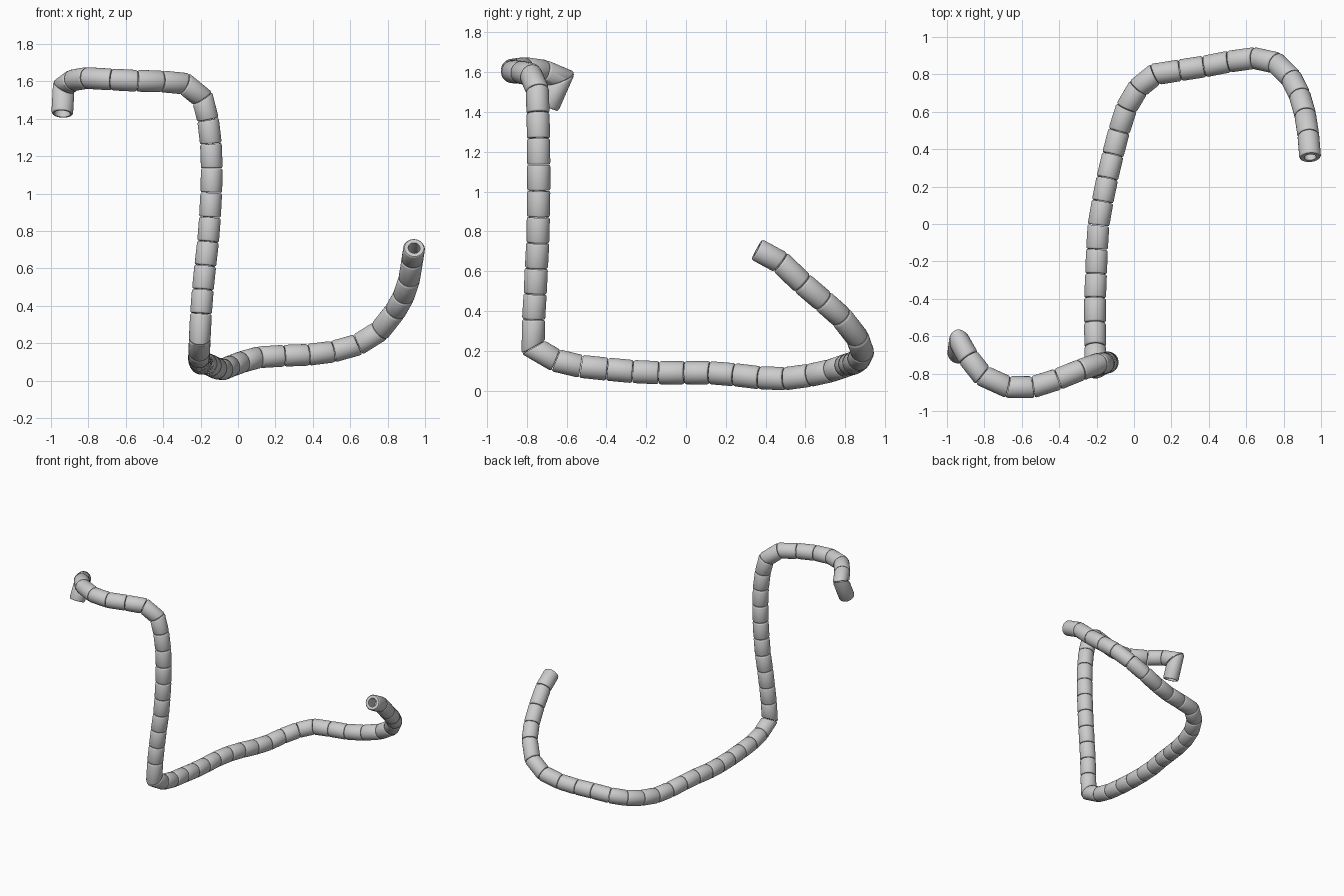
import bpy
import bmesh
from math import cos, sin, pi
from mathutils import Vector

if "Cube" in bpy.data.objects:
    bpy.data.objects.remove(bpy.data.objects["Cube"])

SIDES = 32
# Joint positions along the hose, from the high end to the low end
JOINTS = [Vector(p) for p in (
    (-.94, -.696, 1.425), (-.932, -.632, 1.57), (-.885, -.715, 1.605), (-.81, -.81, 1.618),
    (-.674, -.872, 1.61), (-.54, -.872, 1.603), (-.408, -.83, 1.60),
    (-.285, -.78, 1.588), (-.19, -.747, 1.51), (-.16, -.744, 1.395),
    (-.145, -.741, 1.267), (-.14, -.74, 1.135), (-.143, -.74, 1.005),
    (-.15, -.742, .873), (-.16, -.745, .743), (-.175, -.752, .615),
    (-.188, -.758, .487), (-.198, -.766, .358), (-.205, -.768, .218),
    (-.207, -.655, .152), (-.209, -.528, .122), (-.208, -.395, .108),
    (-.203, -.267, .096), (-.198, -.136, .09), (-.19, -.007, .09),
    (-.168, .12, .09), (-.143, .243, .08), (-.113, .37, .065),
    (-.08, .497, .06), (-.04, .622, .077), (.022, .727, .1),
    (.112, .80, .125), (.246, .822, .133), (.376, .842, .138),
    (.508, .868, .155), (.642, .887, .193), (.757, .862, .265),
    (.84, .78, .37), (.885, .69, .45), (.915, .585, .54),
    (.932, .475, .645), (.942, .355, .71))]

# Closed wall section of one segment: (position along it, radius)
WALL = [(.015, .044), (.012, .052), (.035, .0555), (.08, .058), (.92, .058),
        (.965, .0555), (.988, .052), (.985, .032), (.6, .032)]

dirs = [(b - a).normalized() for a, b in zip(JOINTS, JOINTS[1:])]
# Plane normal at every joint, so neighbouring segments meet in a mitre
planes = [dirs[0]] + [(a + b).normalized() for a, b in zip(dirs, dirs[1:])] + [dirs[-1]]


def hose_segment(i):
    a, b, d = JOINTS[i], JOINTS[i + 1], dirs[i]
    u = d.orthogonal().normalized()
    v = d.cross(u)
    bm = bmesh.new()
    rings = []
    for t, r in WALL:
        ring = []
        for k in range(SIDES):
            ang = 2 * pi * k / SIDES
            off = (u * cos(ang) + v * sin(ang)) * r
            start = a + off - d * (off.dot(planes[i]) / d.dot(planes[i]))
            end = b + off - d * (off.dot(planes[i + 1]) / d.dot(planes[i + 1]))
            ring.append(bm.verts.new(start.lerp(end, t)))
        rings.append(ring)
    for j, ring in enumerate(rings):
        nxt = rings[(j + 1) % len(rings)]
        for k in range(SIDES):
            m = (k + 1) % SIDES
            bm.faces.new((ring[k], ring[m], nxt[m], nxt[k]))
    bmesh.ops.recalc_face_normals(bm, faces=bm.faces)
    mesh = bpy.data.meshes.new("hose_segment")
    bm.to_mesh(mesh)
    bm.free()
    obj = bpy.data.objects.new(f"hose_segment_{i + 1:02d}", mesh)
    bpy.context.collection.objects.link(obj)
    obj.select_set(True)
    bpy.context.view_layer.objects.active = obj


for i in range(len(dirs)):
    hose_segment(i)
bpy.ops.object.shade_smooth_by_angle(angle=pi / 5)
